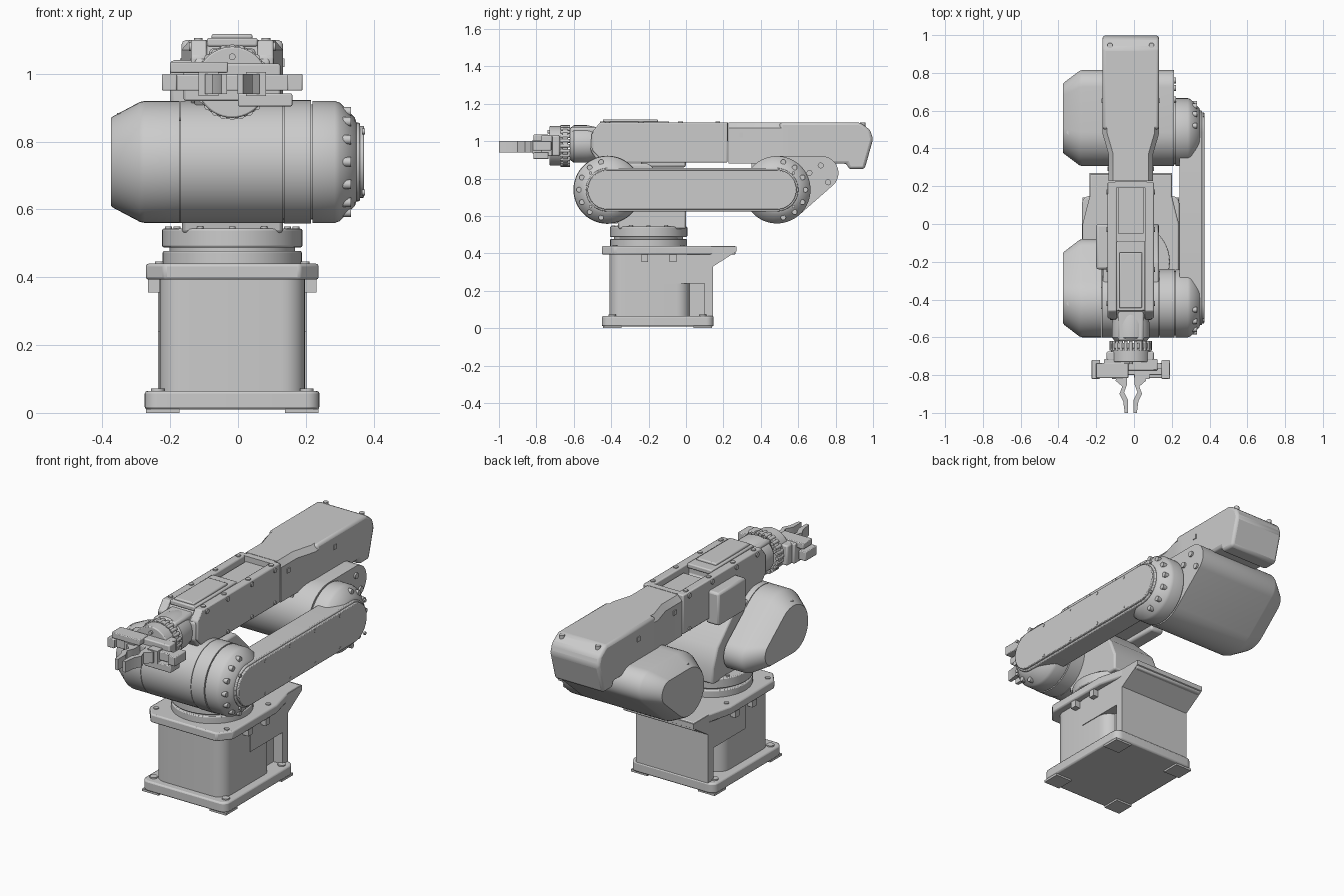
import bpy, bmesh
from math import pi, cos, sin, atan2, acos, hypot, radians

if "Cube" in bpy.data.objects:
    bpy.data.objects.remove(bpy.data.objects["Cube"])

grey = bpy.data.materials.new("light_grey")
grey.use_nodes = True
colour = (0.6, 0.6, 0.6, 1)
grey.diffuse_color = colour
grey.node_tree.nodes["Principled BSDF"].inputs["Base Color"].default_value = colour

MID = -0.017          # centre line of arm and base
AXIS_Z = 0.74         # height of both drum axes
SHOULDER, ELBOW = -0.42, 0.486


def place(axis, t, u, v):
    return {"x": (t, u, v), "y": (u, t, v), "z": (u, v, t)}[axis]


def skin(name, rings, bevel=0):
    """Skin a stack of equal rings, cap the ends, bevel and shade."""
    bm = bmesh.new()
    loops = [[bm.verts.new(p) for p in ring] for ring in rings]
    n = len(loops[0])
    for a, b in zip(loops, loops[1:]):
        for i in range(n):
            j = (i + 1) % n
            bm.faces.new((a[i], a[j], b[j], b[i]))
    bm.faces.new(loops[0])
    bm.faces.new(loops[-1])
    bmesh.ops.recalc_face_normals(bm, faces=bm.faces)
    me = bpy.data.meshes.new(name)
    bm.to_mesh(me)
    bm.free()
    me.materials.append(grey)
    ob = bpy.data.objects.new(name, me)
    bpy.context.collection.objects.link(ob)
    if bevel:
        mod = ob.modifiers.new("edge", "BEVEL")
        mod.width, mod.segments, mod.limit_method = bevel, 2, "ANGLE"
    for other in bpy.context.selected_objects:
        other.select_set(False)
    ob.select_set(True)
    bpy.context.view_layer.objects.active = ob
    bpy.ops.object.shade_smooth_by_angle(angle=radians(32))
    return ob


def loft(name, axis, outline, sections, bevel=0):
    """Extrude an outline through (position, scale) sections."""
    us, vs = zip(*outline)
    cu, cv = (min(us) + max(us)) / 2, (min(vs) + max(vs)) / 2
    return skin(name, [[place(axis, t, cu + (u - cu) * s, cv + (v - cv) * s)
                        for u, v in outline] for t, s in sections], bevel)


def prism(name, axis, outline, lo, hi, bevel=0):
    return loft(name, axis, outline, [(lo, 1), (hi, 1)], bevel)


def box(name, x0, x1, y0, y1, z0, z1, bevel=0):
    return prism(name, "z", [(x0, y0), (x1, y0), (x1, y1), (x0, y1)], z0, z1, bevel)


def circle(u, v, r, n=48):
    return [(u + r * cos(2 * pi * i / n), v + r * sin(2 * pi * i / n)) for i in range(n)]


def two_circles(u1, v1, r1, u2, v2, r2, n=24):
    """Outline of a belt around two circles."""
    a = atan2(v2 - v1, u2 - u1)
    b = acos((r1 - r2) / hypot(u2 - u1, v2 - v1))
    pts = []
    for u, v, r, start, sweep in ((u1, v1, r1, a + b, 2 * pi - 2 * b), (u2, v2, r2, a - b, 2 * b)):
        for i in range(n + 1):
            t = start + sweep * i / n
            pts.append((u + r * cos(t), v + r * sin(t)))
    return pts


def rounded(u0, u1, v0, v1, r, n=6):
    pts = []
    for k, (u, v) in enumerate(((u1 - r, v1 - r), (u0 + r, v1 - r), (u0 + r, v0 + r), (u1 - r, v0 + r))):
        for i in range(n + 1):
            t = pi / 2 * (k + i / n)
            pts.append((u + r * cos(t), v + r * sin(t)))
    return pts


def bolt(name, axis, u, v, lo, hi, r=0.013):
    return prism(name, axis, circle(u, v, r, 12), lo, hi)


# Base: foot plate, pads, body with side recesses, flared rear, top plate
prism("foot_plate", "z", rounded(-0.275, 0.24, -0.45, 0.148, 0.04), 0.01, 0.065, 0.008)
for side in (-1, 1):
    for y in (-0.395, 0.09):
        x = MID + side * 0.205
        box("foot_pad", x - 0.05, x + 0.05, y - 0.05, y + 0.05, 0, 0.012)
        bolt("foot_bolt", "z", x + side * 0.015, y, 0.06, 0.072, 0.02)
    for y in (-0.22, -0.07):
        x = MID + side * 0.23
        box("plate_tab", x - 0.018, x + 0.018, y - 0.018, y + 0.018, 0.355, 0.4)
prism("base_front_cover", "z", rounded(-0.232, 0.198, -0.41, 0.02, 0.07), 0.05, 0.4)
box("base_core", -0.18, 0.146, -0.1, 0.12, 0.05, 0.4)
rear = [(-0.18, 0.24), (0.1, 0.24), (0.1, 0.06), (0.145, 0.06), (0.145, 0.33),
        (0.27, 0.41), (0.27, 0.436), (-0.18, 0.436)]
prism("base_rear_shell", "x", rear, -0.236, 0.202)
half = [(0.2, -0.45), (0.255, -0.38), (0.255, 0), (0.217, 0.15), (0.217, 0.265)]
plate = [(MID + x, y) for x, y in half] + [(MID - x, y) for x, y in reversed(half)]
prism("base_top_plate", "z", plate, 0.393, 0.44, 0.008)
for side in (-1, 1):
    for y in (-0.38, -0.02):
        bolt("plate_bolt", "z", MID + side * 0.215, y, 0.43, 0.446)

# Turret: bearing rings and shoulder pedestal
for r, lo, hi in ((0.205, 0.43, 0.478), (0.185, 0.47, 0.5), (0.207, 0.488, 0.543)):
    prism("turret_ring", "z", circle(MID, -0.2, r, 64), lo, hi, 0.005)
for i in range(12):
    t = 2 * pi * i / 12
    bolt("ring_bolt", "z", MID + 0.188 * cos(t), -0.2 + 0.188 * sin(t), 0.54, 0.55, 0.01)
pedestal = [(-0.36, 0.53), (0, 0.53), (0, 0.62), (-0.04, 0.72), (-0.2, 0.88), (-0.42, 0.88)]
prism("turret_pedestal", "x", pedestal, -0.165, 0.132, 0.01)

# Shoulder and elbow drums with teardrop motor housings
shoulder_shape = two_circles(SHOULDER, AXIS_Z, 0.18, -0.17, 0.655, 0.09)
elbow_shape = two_circles(ELBOW, AXIS_Z, 0.18, 0.725, 0.83, 0.09)
caps = [(-0.375, 0.72), (-0.368, 0.75), (-0.29, 0.98), (-0.275, 1)]
loft("shoulder_motor_housing", "x", shoulder_shape, caps + [(-0.173, 1)])
loft("elbow_motor_housing", "x", elbow_shape, caps + [(0.212, 1)])
prism("shoulder_drum", "x", circle(SHOULDER, AXIS_Z, 0.18, 64), -0.17, 0.132)
prism("shoulder_collar", "x", circle(SHOULDER, AXIS_Z, 0.182, 64), 0.136, 0.215)
for y, turn, name in ((SHOULDER, pi / 2, "shoulder"), (ELBOW, -pi / 2, "elbow")):
    prism(name + "_seam", "x", circle(y, AXIS_Z, 0.17), 0.12, 0.24)
    loft(name + "_cap", "x", circle(y, AXIS_Z, 0.18, 64),
         [(0.22, 1), (0.285, 1), (0.3, 0.97), (0.345, 0.72), (0.352, 0.6)])
    for i in range(7):
        t = turn + pi * (i + 0.5) / 7
        bolt(name + "_cap_bolt", "x", y + 0.152 * cos(t), AXIS_Z + 0.152 * sin(t), 0.3, 0.333, 0.014)
    prism(name + "_slot", "z", two_circles(-0.345, y, 0.012, -0.315, y, 0.012, 8), 0.87, 0.885)
for y, z in ((0.72, 0.87), (0.76, 0.78), (0.66, 0.83)):
    bolt("elbow_bracket_bolt", "x", y, z, 0.2, 0.222, 0.016)

# Lower link with cover plate and screws
prism("lower_link", "x", two_circles(SHOULDER, AXIS_Z, 0.116, 0.485, AXIS_Z, 0.116), 0.24, 0.36, 0.005)
prism("link_cover", "x", two_circles(SHOULDER, AXIS_Z, 0.106, 0.485, AXIS_Z, 0.106), 0.355, 0.372, 0.004)
for side in (-1, 1):
    for i in range(6):
        bolt("link_screw", "x", -0.51 + 0.217 * i, AXIS_Z + side * 0.09, 0.365, 0.374, 0.009)

# Forearm front: shell with an open tray on top
shell = [(-0.47, 0.885), (0.222, 0.885), (0.222, 1.04), (-0.11, 1.04), (-0.11, 1.095),
         (-0.44, 1.095), (-0.505, 1.04), (-0.51, 0.95)]
prism("forearm_front", "x", shell, -0.128, 0.094, 0.008)
side_panel = [(-0.44, 0.885), (0.222, 0.885), (0.222, 1.1), (-0.46, 1.1), (-0.5, 1.05), (-0.5, 0.95)]
for side in (-1, 1):
    inner, outer = MID + side * 0.075, MID + side * 0.122
    prism("forearm_side", "x", side_panel, min(inner, outer), max(inner, outer), 0.006)
    for y in (-0.42, -0.24, -0.03, 0.17):
        bolt("forearm_top_screw", "z", MID + side * 0.1, y, 1.095, 1.106)
        x = MID + side * 0.12
        bolt("forearm_side_screw", "x", y, 1.08, x - 0.008, x + 0.008)
        bolt("forearm_low_screw", "x", y, 0.9, x - 0.008, x + 0.008, 0.01)
box("forearm_tray_rear", -0.1, 0.07, 0.19, 0.225, 1.0, 1.1)
box("forearm_tray_floor", -0.085, 0.05, -0.05, 0.19, 1.03, 1.07)
box("forearm_top_cover", -0.092, 0.058, -0.46, -0.09, 1.08, 1.106, 0.006)
box("forearm_top_hump", -0.078, 0.043, -0.445, -0.15, 1.1, 1.117, 0.006)
box("forearm_side_box", -0.2, -0.12, -0.24, 0.0, 0.86, 1.04, 0.012)

# Forearm rear: tapered neck and angled tail
neck = [(0.228, 0.118), (0.37, 0.118), (0.48, 0.15), (0.55, 0.15)]
skin("forearm_neck", [[(MID - w, y, 0.88), (MID + w, y, 0.88), (MID + w, y, 1.07), (MID + w - 0.025, y, 1.1),
                       (MID - w + 0.025, y, 1.1), (MID - w, y, 1.07)] for y, w in neck])
tail = [(0.5, 0.88), (0.86, 0.88), (0.87, 0.85), (0.955, 0.85), (1.0, 1.01), (0.985, 1.06), (0.93, 1.1), (0.5, 1.1)]
prism("forearm_tail", "x", tail, MID - 0.15, MID + 0.15, 0.015)
for side in (-1, 1):
    bolt("tail_bolt", "z", MID + side * 0.11, 0.945, 1.07, 1.1, 0.014)
    x = MID + side * 0.119
    box("neck_marker", x - 0.004, x + 0.004, 0.28, 0.305, 1.02, 1.045)
    x = MID + side * 0.15
    box("tail_marker", x - 0.004, x + 0.004, 0.64, 0.665, 1.02, 1.045)
box("forearm_mount", -0.12, 0.09, 0.35, 0.62, 0.82, 0.9)

# Wrist: barrel, side cheeks, toothed ring, flange
loft("wrist_barrel", "y", circle(MID, 0.985, 0.1), [(-0.62, 0.85), (-0.6, 1), (-0.53, 1), (-0.48, 0.9)])
box("wrist_block", -0.085, 0.052, -0.62, -0.45, 0.92, 1.075, 0.012)
prism("wrist_ring", "y", circle(MID, 0.975, 0.108), -0.66, -0.63, 0.004)
for i in range(24):
    t = 2 * pi * i / 24
    bolt("ring_tooth", "y", MID + 0.102 * cos(t), 0.975 + 0.102 * sin(t), -0.67, -0.62, 0.01)
prism("wrist_flange", "y", circle(MID, 0.975, 0.105), -0.73, -0.66, 0.005)
box("flange_block", -0.145, 0.105, -0.725, -0.675, 0.92, 1.03, 0.008)

# Gripper: rails, carriages, jaws
box("gripper_body", -0.16, 0.125, -0.775, -0.715, 0.92, 1.03, 0.006)
box("gripper_rail", -0.2, 0.165, -0.8, -0.765, 0.95, 0.998, 0.004)
box("upper_rail", -0.2, -0.03, -0.815, -0.735, 1.003, 1.035, 0.004)
box("lower_rail", 0.0, 0.16, -0.815, -0.735, 0.904, 0.942, 0.004)
finger = [(0.02, -0.79), (0.075, -0.79), (0.08, -0.83), (0.045, -0.86), (0.06, -0.9), (0.04, -0.94),
          (0.032, -1.0), (0.015, -1.0), (0.015, -0.93), (0.035, -0.89), (0.02, -0.85)]
for side in (-1, 1):
    prism("gripper_finger", "z", [(MID + side * x, y) for x, y in finger], 0.94, 1.0)
    x = MID + side * 0.185
    box("rail_end", x - 0.022, x + 0.022, -0.82, -0.72, 0.95, 1.0, 0.004)
    box("jaw_carriage", MID + side * 0.07 - 0.03, MID + side * 0.07 + 0.03, -0.82, -0.77, 0.935, 1.005)
bolt("gripper_centre_bolt", "y", MID, 1.05, -0.74, -0.72, 0.01)
